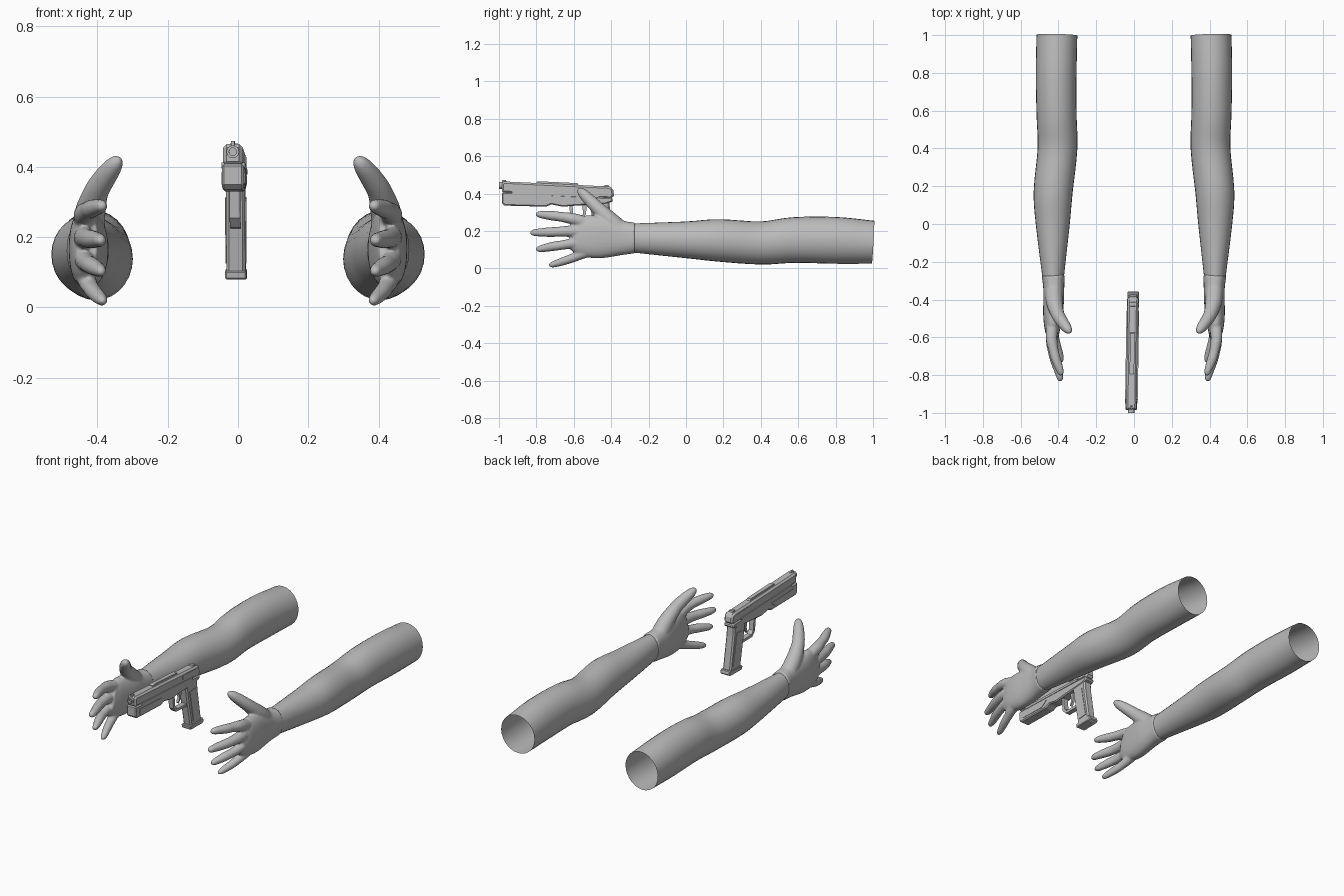
import bpy, bmesh, math
from mathutils import Vector

grey = bpy.data.materials.new("plain grey")
grey.diffuse_color = (0.5, 0.5, 0.5, 1)


def add_object(name, bm, smooth=False):
    bmesh.ops.recalc_face_normals(bm, faces=bm.faces[:])
    me = bpy.data.meshes.new(name)
    bm.to_mesh(me)
    bm.free()
    me.materials.append(grey)
    for p in me.polygons:
        p.use_smooth = smooth
    ob = bpy.data.objects.new(name, me)
    bpy.context.collection.objects.link(ob)
    return ob


def spline(pts, n):
    """Smooth the list of (x, y, z, rx, rz) stations."""
    p = [Vector(q) for q in pts]
    p = [p[0] * 2 - p[1]] + p + [p[-1] * 2 - p[-2]]
    out = []
    for i in range(1, len(p) - 2):
        a, b, c, d = p[i - 1:i + 3]
        for k in range(n):
            t = k / n
            out.append(0.5 * (2 * b + (c - a) * t + (2 * a - 5 * b + 4 * c - d) * t * t
                              + (3 * b - a - 3 * c + d) * t ** 3))
    return out + [p[-2]]


def loft(bm, pts, seg=20, n=4, cap=True, power=1.0):
    """Tube of oval sections along a path."""
    st = spline(pts, n)
    rings = []
    for i, s in enumerate(st):
        t = Vector(st[min(i + 1, len(st) - 1)][:3]) - Vector(st[max(i - 1, 0)][:3])
        t.normalize()
        up = t.cross(Vector((1, 0, 0))).normalized()
        side = up.cross(t)
        ring = []
        for k in range(seg):
            a = 2 * math.pi * k / seg
            c, d = math.cos(a), math.sin(a)
            c = math.copysign(abs(c) ** power, c)
            d = math.copysign(abs(d) ** power, d)
            ring.append(bm.verts.new(Vector(s[:3]) + side * c * s[3] + up * d * s[4]))
        rings.append(ring)
    for r, q in zip(rings, rings[1:]):
        for k in range(seg):
            j = (k + 1) % seg
            bm.faces.new((r[k], r[j], q[j], q[k]))
    if cap:
        bm.faces.new(rings[0])
        bm.faces.new(rings[-1])


def mirror(ob):
    m = ob.modifiers.new("mirror", 'MIRROR')
    m.use_mirror_merge = False


# Arms: open tubes, from shoulder end to wrist
bm = bmesh.new()
loft(bm, [(.408, 1, .14, .108, .115), (.412, .8, .15, .108, .125), (.41, .58, .152, .106, .122),
          (.405, .4, .136, .105, .115), (.428, .17, .15, .103, .113), (.43, 0, .153, .09, .098),
          (.428, -.29, .163, .056, .077)], seg=28, cap=False)
mirror(add_object("arms", bm, True))

# Hands: palm, fingers and thumb fused into one skin
bm = bmesh.new()
loft(bm, [(.428, -.272, .163, .061, .082), (.425, -.33, .163, .056, .09), (.425, -.40, .166, .055, .105),
          (.43, -.48, .168, .051, .114), (.432, -.55, .178, .042, .108), (.43, -.595, .19, .03, .09)],
     seg=28, power=0.85)


def digit(pts):
    loft(bm, [(x, y, z, r, r) for x, y, z, r in pts], seg=16, n=3)


digit([(.43, -.50, .235, .032), (.437, -.60, .264, .031), (.425, -.67, .276, .026), (.415, -.71, .281, .026),
       (.395, -.765, .287, .021), (.387, -.79, .289, .016), (.384, -.802, .290, .007)])
digit([(.43, -.50, .19, .032), (.437, -.60, .199, .031), (.428, -.68, .196, .027), (.415, -.73, .194, .026),
       (.397, -.79, .192, .021), (.391, -.82, .191, .016), (.388, -.832, .191, .007)])
digit([(.43, -.50, .15, .032), (.437, -.59, .137, .029), (.428, -.66, .125, .025), (.415, -.71, .118, .025),
       (.396, -.765, .107, .020), (.390, -.79, .103, .015), (.387, -.802, .101, .007)])
digit([(.43, -.46, .11, .032), (.432, -.54, .083, .028), (.42, -.60, .058, .024), (.41, -.64, .044, .023),
       (.392, -.695, .026, .019), (.385, -.72, .019, .014), (.382, -.732, .016, .007)])
digit([(.425, -.33, .19, .048), (.422, -.41, .262, .045), (.405, -.475, .325, .036), (.385, -.51, .36, .033),
       (.36, -.545, .395, .028), (.345, -.565, .415, .02), (.338, -.575, .425, .008)])
hands = add_object("hands", bm, True)
rm = hands.modifiers.new("fuse", 'REMESH')
rm.mode = 'VOXEL'
rm.voxel_size = 0.006
rm.use_smooth_shade = True
sm = hands.modifiers.new("soften", 'SMOOTH')
sm.factor = 0.5
sm.iterations = 3
mirror(hands)


# Pistol: side profiles (y, z) given a width, slightly turned
def pistol_x(y):
    return -.010 + .016 * (y + .7)


def plate(name, prof, hw, bevel=0.0):
    bm = bmesh.new()
    a, b = [[bm.verts.new((pistol_x(y) + s * hw, y, z)) for y, z in prof] for s in (-1, 1)]
    bm.faces.new(a)
    bm.faces.new(b)
    for k in range(len(prof)):
        j = (k + 1) % len(prof)
        bm.faces.new((a[k], a[j], b[j], b[k]))
    ob = add_object(name, bm)
    if bevel:
        m = ob.modifiers.new("bevel", 'BEVEL')
        m.width = bevel
        m.segments = 1
        m.limit_method = 'ANGLE'
        m.angle_limit = math.radians(50)
    return ob


plate("slide", [(-.985, .405), (-.985, .455), (-.975, .465), (-.41, .438), (-.39, .428), (-.385, .39),
                (-.40, .372)], .028, .010)
plate("frame", [(-.985, .408), (-.985, .35), (-.97, .336), (-.75, .330), (-.72, .342), (-.66, .330),
                (-.60, .335), (-.43, .345), (-.39, .358), (-.395, .378)], .031, .006)
plate("side_rib", [(-.93, .412), (-.93, .398), (-.47, .378), (-.46, .39)], .0335)
plate("front_side_panel", [(-.95, .385), (-.95, .352), (-.78, .346), (-.74, .375)], .0335)
plate("rear_side_panel", [(-.55, .432), (-.55, .405), (-.43, .40), (-.43, .426)], .030)
plate("top_rail", [(-.80, .45), (-.80, .462), (-.79, .466), (-.58, .456), (-.57, .44)], .012)
plate("front_sight", [(-.985, .455), (-.985, .474), (-.965, .474), (-.955, .455)], .005)
plate("rear_sight", [(-.44, .43), (-.435, .446), (-.415, .446), (-.41, .43)], .013)
plate("grip", [(-.515, .35), (-.41, .36), (-.405, .30), (-.372, .10), (-.468, .092), (-.50, .26)], .027, .008)
plate("grip_panel", [(-.485, .31), (-.43, .315), (-.395, .13), (-.452, .125)], .030)
plate("grip_base", [(-.482, .103), (-.362, .112), (-.356, .088), (-.37, .080), (-.478, .080)], .0305, .004)
plate("trigger", [(-.555, .34), (-.53, .34), (-.535, .29), (-.555, .262), (-.56, .268), (-.55, .295)], .007)

# Trigger guard: outline out and back along an inner line
plate("trigger_guard", [(-.625, .34), (-.615, .255), (-.59, .228), (-.49, .225), (-.49, .24), (-.582, .243),
                        (-.600, .262), (-.607, .34)], .015)

# Barrel: short hollow tube at the muzzle
bm = bmesh.new()
rings = []
for y, r in ((-.96, .018), (-1.0, .018), (-1.0, .011), (-.965, .011)):
    rings.append([bm.verts.new((pistol_x(y) + r * math.cos(k * math.pi / 6), y, .443 + r * math.sin(k * math.pi / 6)))
                  for k in range(12)])
for r, q in zip(rings, rings[1:]):
    for k in range(12):
        j = (k + 1) % 12
        bm.faces.new((r[k], r[j], q[j], q[k]))
bm.faces.new(rings[-1])
add_object("barrel", bm)
